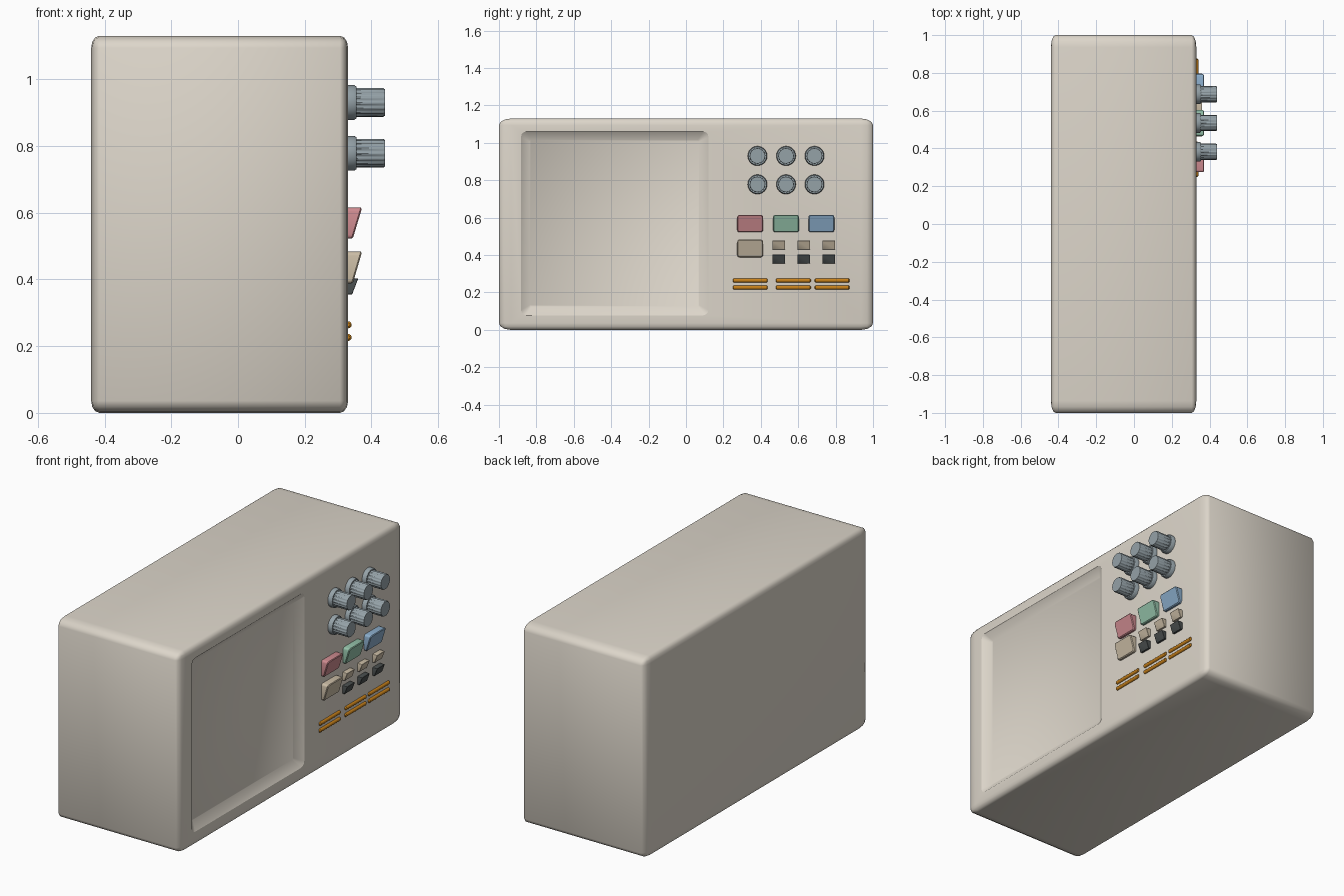
import bpy, bmesh, math

if "Cube" in bpy.data.objects:
    bpy.data.objects.remove(bpy.data.objects["Cube"])

FX = 0.33  # plane of the control panel


def mat(name, rgb):
    m = bpy.data.materials.new(name)
    m.diffuse_color = (*rgb, 1)
    m.use_nodes = True
    m.node_tree.nodes["Principled BSDF"].inputs["Base Color"].default_value = m.diffuse_color
    return m


CREAM = mat("cream", (0.72, 0.67, 0.59))
KNOB = mat("knob_grey", (0.30, 0.36, 0.39))
RED = mat("red", (0.62, 0.26, 0.28))
GREEN = mat("green", (0.30, 0.54, 0.40))
BLUE = mat("blue", (0.26, 0.42, 0.60))
TAN = mat("tan", (0.60, 0.51, 0.38))
DARK = mat("dark", (0.07, 0.08, 0.08))
ORANGE = mat("orange", (0.58, 0.22, 0.01))


def finish(name, bm, material, angle=35):
    bmesh.ops.recalc_face_normals(bm, faces=bm.faces)
    me = bpy.data.meshes.new(name)
    bm.to_mesh(me)
    bm.free()
    ob = bpy.data.objects.new(name, me)
    bpy.context.collection.objects.link(ob)
    me.materials.append(material)
    bpy.ops.object.select_all(action='DESELECT')
    ob.select_set(True)
    bpy.context.view_layer.objects.active = ob
    bpy.ops.object.shade_smooth_by_angle(angle=math.radians(angle))
    return ob


def loft(bm, loops):
    """Skin a closed solid through a list of equal-length point loops."""
    rings = [[bm.verts.new(p) for p in lp] for lp in loops]
    n = len(rings[0])
    for a, b in zip(rings, rings[1:]):
        for i in range(n):
            j = (i + 1) % n
            bm.faces.new((a[i], a[j], b[j], b[i]))
    bm.faces.new(rings[0])
    bm.faces.new(rings[-1])


def rounded_rect(x, y0, y1, z0, z1, r, seg=3):
    pts = []
    for k, (cy, cz) in enumerate([(y1 - r, z1 - r), (y0 + r, z1 - r),
                                  (y0 + r, z0 + r), (y1 - r, z0 + r)]):
        for s in range(seg + 1):
            a = math.pi / 2 * (k + s / seg)
            pts.append((x, cy + r * math.cos(a), cz + r * math.sin(a)))
    return pts


# Cabinet: bevelled cube stretched to size
bm = bmesh.new()
bmesh.ops.create_cube(bm, size=1)
bmesh.ops.bevel(bm, geom=bm.edges[:], offset=0.032, segments=3, profile=0.5,
                affect='EDGES')
for v in bm.verts:
    v.co = (v.co.x * 0.77 - 0.055, v.co.y * 2, (v.co.z + 0.5) * 1.13)
body = finish("cabinet", bm, CREAM)

# Screen recess cut with sloping walls
bm = bmesh.new()
loft(bm, [rounded_rect(FX - 0.035, -0.835, 0.07, 0.125, 1.015, 0.008),
          rounded_rect(FX, -0.882, 0.12, 0.078, 1.06, 0.028),
          rounded_rect(FX + 0.03, -0.882, 0.12, 0.078, 1.06, 0.028)])
cutter = finish("recess_cutter", bm, CREAM)
cutter.hide_render = True
mod = body.modifiers.new("recess", 'BOOLEAN')
mod.operation = 'DIFFERENCE'
mod.solver = 'EXACT'
mod.object = cutter
bpy.context.view_layer.objects.active = body
bpy.ops.object.modifier_apply(modifier=mod.name)
bpy.data.objects.remove(cutter)


# Ribbed knobs with a base flange
def knob(name, y, z):
    n = 64
    profile = [(FX - 0.01, 0.052, 0), (FX + 0.018, 0.052, 0),
               (FX + 0.025, 0.048, 0), (FX + 0.025, 0.043, 1),
               (FX + 0.105, 0.043, 1), (FX + 0.11, 0.040, 0)]
    loops = []
    for x, r, ribbed in profile:
        lp = []
        for i in range(n):
            a = 2 * math.pi * i / n
            rr = r - (0.003 if ribbed and i % 4 > 1 else 0)
            lp.append((x, y + rr * math.cos(a), z + rr * math.sin(a)))
        loops.append(lp)
    bm = bmesh.new()
    loft(bm, loops)
    finish(name, bm, KNOB)


for row, z in enumerate((0.93, 0.778)):
    for col, y in enumerate((0.382, 0.535, 0.687)):
        knob(f"knob_{row}_{col}", y, z)


# Wedge buttons: top edge sticks out further than the bottom
def button(name, y, z0, z1, w, top, bottom, r, material):
    bm = bmesh.new()
    y0, y1 = y - w / 2, y + w / 2
    e = r * 0.35
    shape = [rounded_rect(0, y0, y1, z0, z1, r),
             rounded_rect(0, y0, y1, z0, z1, r),
             rounded_rect(0, y0 + e, y1 - e, z0 + e, z1 - e, r * 0.7)]
    loops = []
    for k, lp in enumerate(shape):
        out = []
        for _, py, pz in lp:
            t = (pz - z0) / (z1 - z0)
            x = -0.01 if k == 0 else bottom + (top - bottom) * t - (e if k == 1 else 0)
            out.append((FX + x, py, pz))
        loops.append(out)
    loft(bm, loops)
    finish(name, bm, material)


for label, y, m in (("red", 0.343, RED), ("green", 0.535, GREEN), ("blue", 0.724, BLUE)):
    button(label + "_button", y, 0.522, 0.615, 0.138, 0.042, 0.014, 0.012, m)
button("tan_button", 0.343, 0.388, 0.483, 0.138, 0.042, 0.014, 0.012, TAN)
for i, y in enumerate((0.496, 0.629, 0.763)):
    button(f"small_tan_button_{i}", y, 0.43, 0.477, 0.068, 0.03, 0.012, 0.003, TAN)
    button(f"small_dark_button_{i}", y, 0.355, 0.402, 0.068, 0.03, 0.012, 0.003, DARK)


# Orange rounded bars
def bar(name, y0, y1, z):
    r = 0.0105
    loops = []
    for y, k in ((y0, 0.5), (y0 + 0.005, 1), (y1 - 0.005, 1), (y1, 0.5)):
        loops.append([(FX + k * r * math.cos(a), y, z + k * r * math.sin(a))
                      for a in (2 * math.pi * i / 16 for i in range(16))])
    bm = bmesh.new()
    loft(bm, loops)
    finish(name, bm, ORANGE)


for i, y in enumerate((0.25, 0.48, 0.688)):
    for j, z in enumerate((0.264, 0.226)):
        bar(f"orange_bar_{i}_{j}", y, y + 0.187, z)
